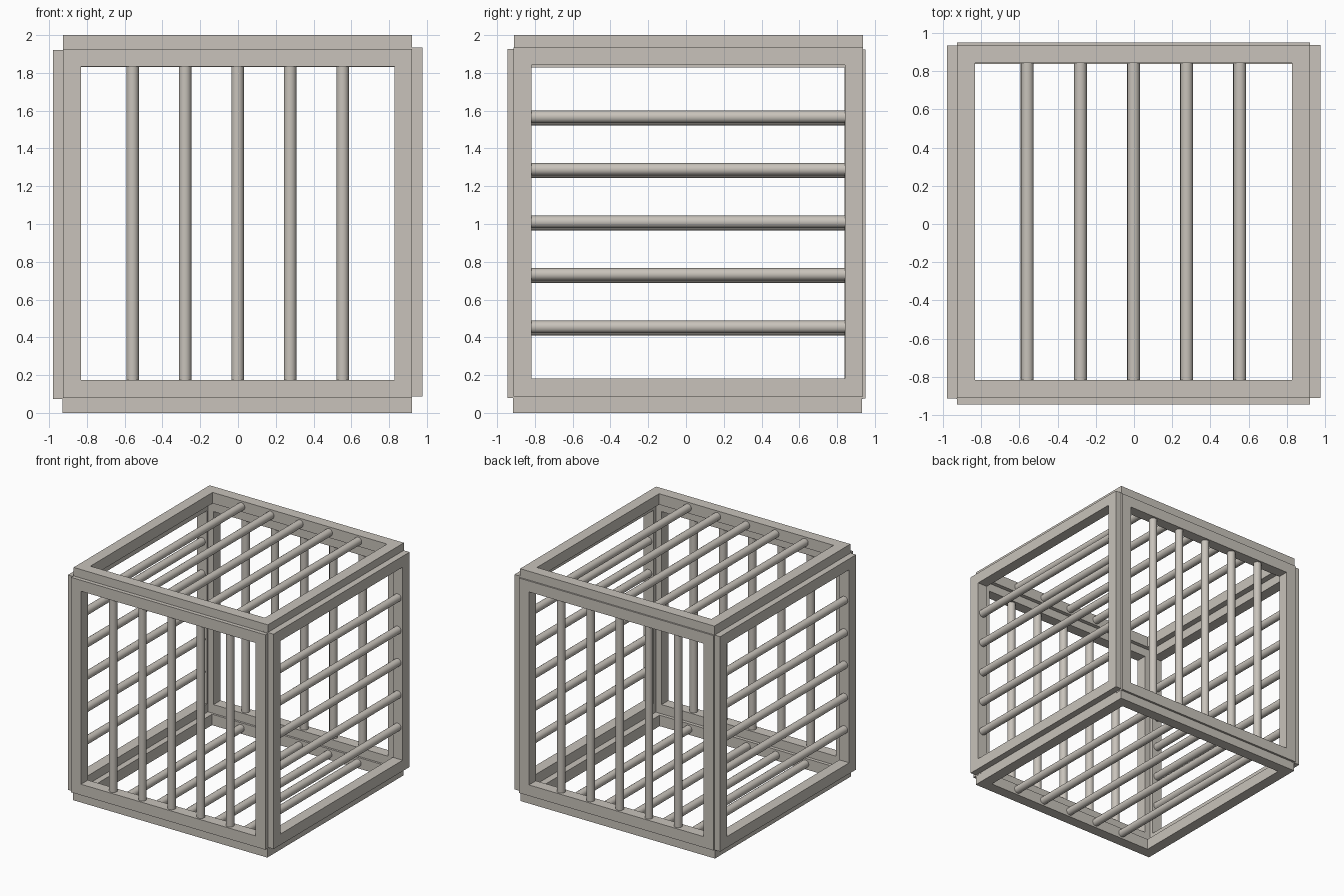
import bpy
import bmesh
import math
from mathutils import Matrix, Vector

cube = bpy.data.objects.get("Cube")
if cube:
    bpy.data.objects.remove(cube, do_unlink=True)

# Panel dimensions
OUTER = 0.924      # half width of the frame
INNER = 0.830      # half width of the opening
DEPTH = 0.094      # frame thickness
BAR_RADIUS = 0.033
BAR_STEP = 0.278

mat = bpy.data.materials.new("warm grey")
COLOUR = (0.58, 0.545, 0.495, 1.0)
mat.diffuse_color = COLOUR
mat.use_nodes = True
bsdf = mat.node_tree.nodes["Principled BSDF"]
bsdf.inputs["Base Color"].default_value = COLOUR
bsdf.inputs["Roughness"].default_value = 0.7


def add_object(name, bm, matrix):
    mesh = bpy.data.meshes.new(name)
    bmesh.ops.recalc_face_normals(bm, faces=bm.faces)
    bm.to_mesh(mesh)
    bm.free()
    mesh.materials.append(mat)
    obj = bpy.data.objects.new(name, mesh)
    obj.matrix_world = matrix
    bpy.context.collection.objects.link(obj)
    return obj


def make_frame(name, matrix):
    """Square ring in local XY, outer face at local z = 0."""
    bm = bmesh.new()
    corners = [(-1, -1), (1, -1), (1, 1), (-1, 1)]
    rings = []
    for half, z in ((OUTER, 0), (INNER, 0), (INNER, -DEPTH), (OUTER, -DEPTH)):
        rings.append([bm.verts.new((x * half, y * half, z)) for x, y in corners])
    for r in range(4):
        a, b = rings[r], rings[(r + 1) % 4]
        for i in range(4):
            j = (i + 1) % 4
            bm.faces.new((a[i], a[j], b[j], b[i]))
    return add_object(name, bm, matrix)


def make_bars(name, matrix):
    """Five round bars running along local y in the middle of the frame."""
    bm = bmesh.new()
    for i in range(-2, 3):
        place = (Matrix.Translation((i * BAR_STEP, 0, -DEPTH / 2))
                 @ Matrix.Rotation(math.pi / 2, 4, 'X'))
        bmesh.ops.create_cone(bm, cap_ends=True, segments=24,
                              radius1=BAR_RADIUS, radius2=BAR_RADIUS,
                              depth=2 * INNER + 0.01, matrix=place)
    obj = add_object(name, bm, matrix)
    bpy.ops.object.select_all(action='DESELECT')
    obj.select_set(True)
    bpy.context.view_layer.objects.active = obj
    bpy.ops.object.shade_smooth_by_angle(angle=math.radians(40))


# Each panel: name, centre of the outer face, outward direction, bar direction
PANELS = [
    ("front", (-0.002, -0.945, 1.003), (0, -1, 0), (0, 0, 1)),
    ("back", (-0.002, 0.950, 1.000), (0, 1, 0), (0, 0, 1)),
    ("left", (0.977, 0.012, 1.011), (1, 0, 0), (0, 1, 0)),
    ("right", (-0.979, 0.010, 0.998), (-1, 0, 0), (0, 1, 0)),
    ("top", (-0.002, 0.013, 2.000), (0, 0, 1), (0, 1, 0)),
    ("bottom", (-0.004, 0.008, 0.000), (0, 0, -1), (0, 1, 0)),
]
for label, centre, outward, along in PANELS:
    z, y = Vector(outward), Vector(along)
    x = y.cross(z)
    matrix = Matrix.Translation(centre) @ Matrix((x, y, z)).transposed().to_4x4()
    make_frame(label + "_frame", matrix)
    make_bars(label + "_bars", matrix)
